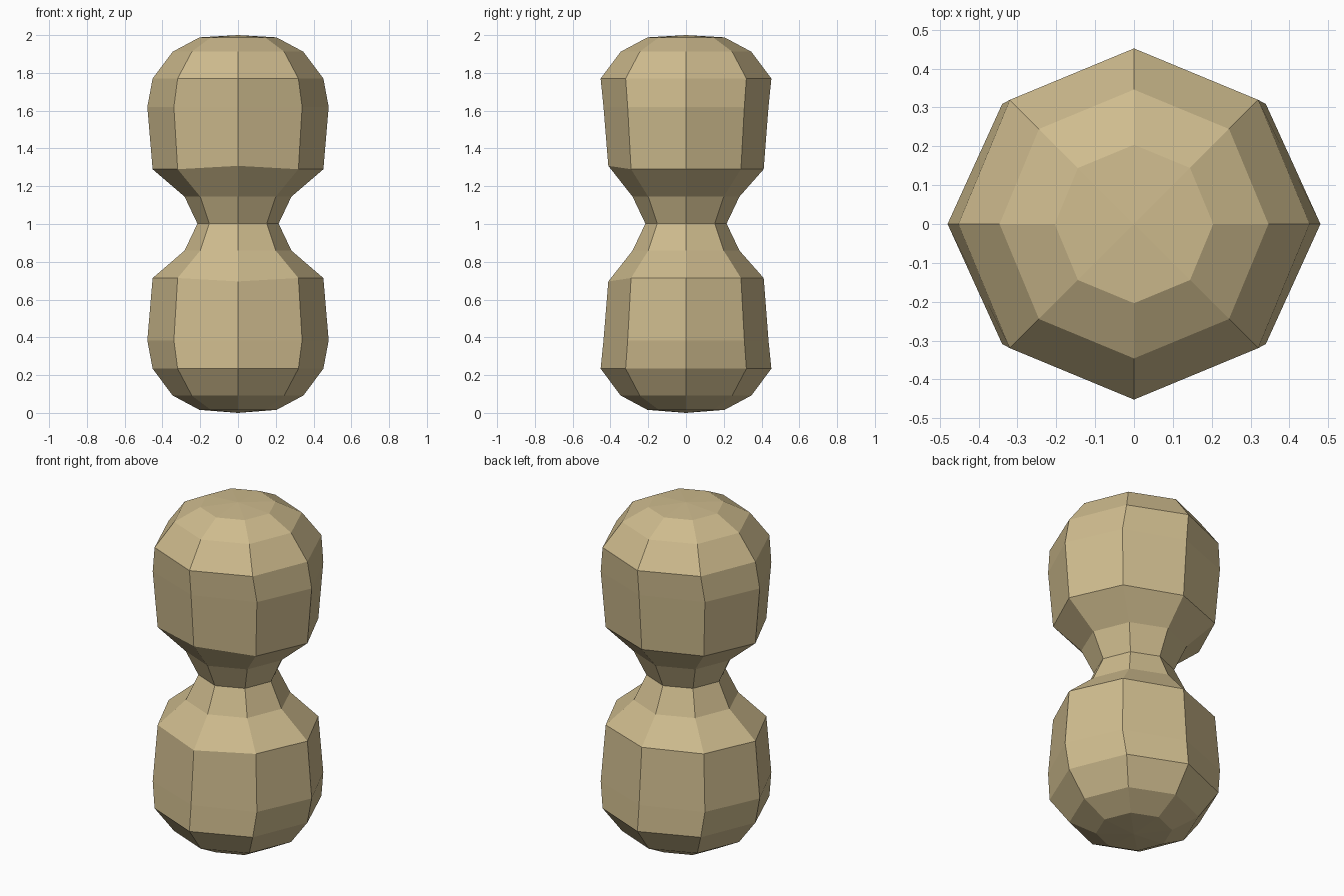
import bpy, bmesh, math

if "Cube" in bpy.data.objects:
    bpy.data.objects.remove(bpy.data.objects["Cube"])

SIDES = 8
MID = 1.002
# upper half profile, neck to crown: (radius, height, y scale, front point lift)
HALF = [(0.215, 1.002, 1.0, 0.0), (0.283, 1.145, 1.0, 0.0),
        (0.452, 1.29, 0.91, 0.018), (0.48, 1.62, 0.91, 0.0),
        (0.452, 1.77, 1.0, 0.0), (0.346, 1.912, 1.0, 0.0),
        (0.204, 1.988, 1.0, 0.0)]
# mirror the profile below the neck
lower = [(r, 2 * MID - z, s, -d) for r, z, s, d in HALF[:0:-1]]
profile = lower + HALF

bm = bmesh.new()


def ring(r, z, s, lift):
    verts = []
    for i in range(SIDES):
        a = math.tau * i / SIDES
        dz = lift if i == 6 else 0.0
        verts.append(bm.verts.new((r * math.cos(a), r * s * math.sin(a), z + dz)))
    return verts


rings = [ring(*p) for p in profile]

# side walls
for a, b in zip(rings, rings[1:]):
    for i in range(SIDES):
        j = (i + 1) % SIDES
        bm.faces.new((a[i], a[j], b[j], b[i]))

# shallow pointed caps
bottom = bm.verts.new((0, 0, 0.0))
top = bm.verts.new((0, 0, 2.0))
for i in range(SIDES):
    j = (i + 1) % SIDES
    bm.faces.new((bottom, rings[0][j], rings[0][i]))
    bm.faces.new((top, rings[-1][i], rings[-1][j]))

bmesh.ops.recalc_face_normals(bm, faces=bm.faces)
mesh = bpy.data.meshes.new("peanut_shell")
bm.to_mesh(mesh)
bm.free()
shell = bpy.data.objects.new("peanut_shell", mesh)
bpy.context.collection.objects.link(shell)

# tan shell colour
mat = bpy.data.materials.new("tan_shell")
mat.diffuse_color = (0.62, 0.50, 0.27, 1)
mat.use_nodes = True
mat.node_tree.nodes["Principled BSDF"].inputs["Base Color"].default_value = mat.diffuse_color
mesh.materials.append(mat)
